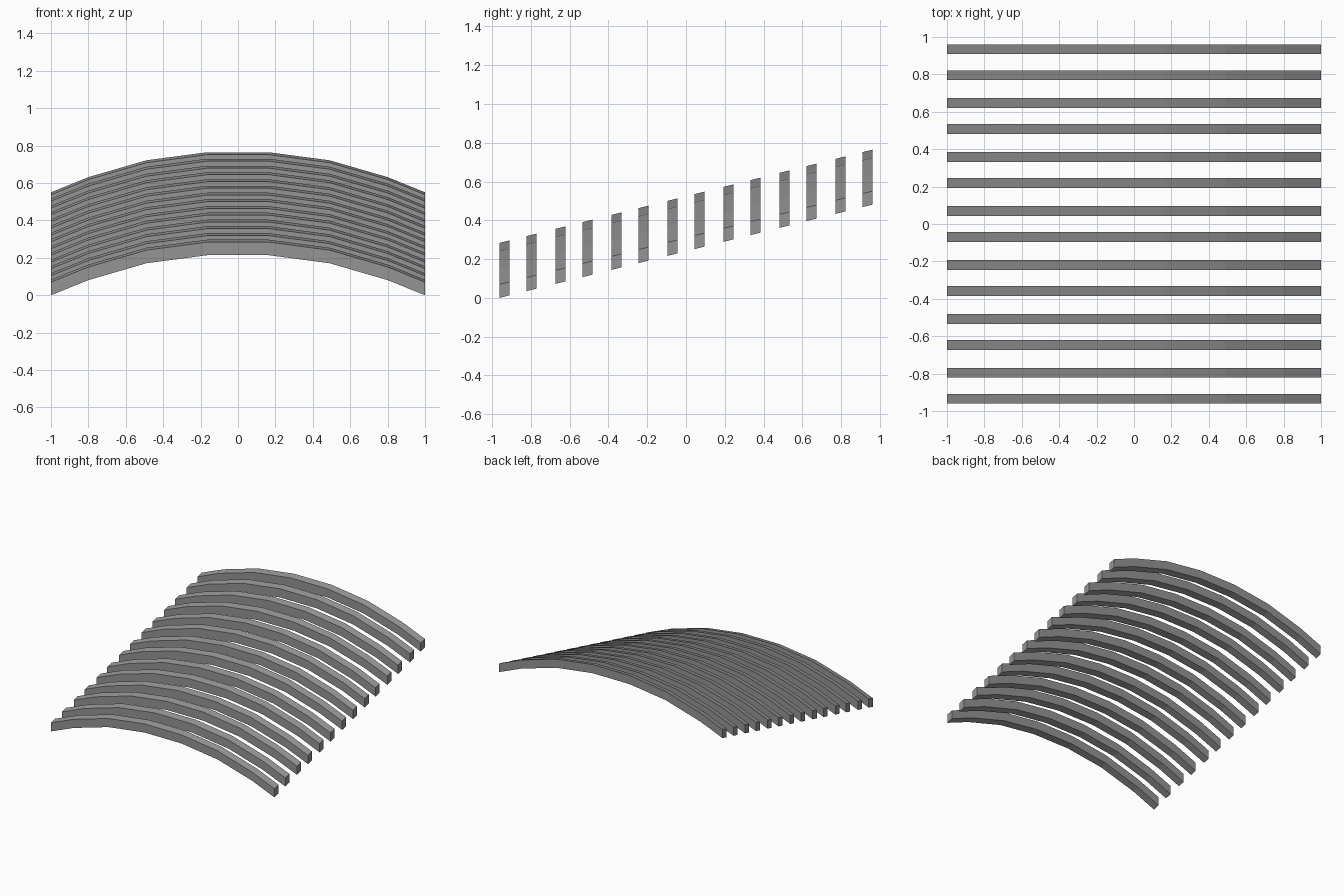
import bpy, bmesh

if "Cube" in bpy.data.objects:
    bpy.data.objects.remove(bpy.data.objects["Cube"])

grey = bpy.data.materials.new("grey")
grey.diffuse_color = (0.3, 0.3, 0.3, 1)
grey.use_nodes = True
grey.node_tree.nodes["Principled BSDF"].inputs["Base Color"].default_value = grey.diffuse_color

WIDTH, THICK, SLOPE = 0.052, 0.07, 0.25
Y_EDGE = 0.961

# arched underside, right half, mirrored to the left
half = [(0.165, 0.214), (0.49, 0.171), (0.80, 0.081), (1.0, 0.0)]
arc = [(-x, z) for x, z in reversed(half)] + half


def slat(name, y):
    """Arched bar, swept along x, with its section sheared to the roof slope."""
    bm = bmesh.new()
    rings = []
    for x, z in arc:
        ring = []
        for dy, dz in ((0, 0), (WIDTH, 0), (WIDTH, THICK), (0, THICK)):
            lift = SLOPE * (y + dy + Y_EDGE)
            ring.append(bm.verts.new((x, y + dy, z + dz + lift)))
        rings.append(ring)
    for a, b in zip(rings, rings[1:]):
        for i in range(4):
            j = (i + 1) % 4
            bm.faces.new((a[i], a[j], b[j], b[i]))
    bm.faces.new(rings[0])
    bm.faces.new(rings[-1])
    bmesh.ops.recalc_face_normals(bm, faces=bm.faces)
    mesh = bpy.data.meshes.new(name)
    bm.to_mesh(mesh)
    bm.free()
    mesh.materials.append(grey)
    obj = bpy.data.objects.new(name, mesh)
    bpy.context.collection.objects.link(obj)


# fourteen slats, with alternating narrow and wide spacing
y = -Y_EDGE
for n in range(14):
    slat(f"arched_slat_{n + 1}", y)
    y += 0.139 if n % 2 == 0 else 0.1495
